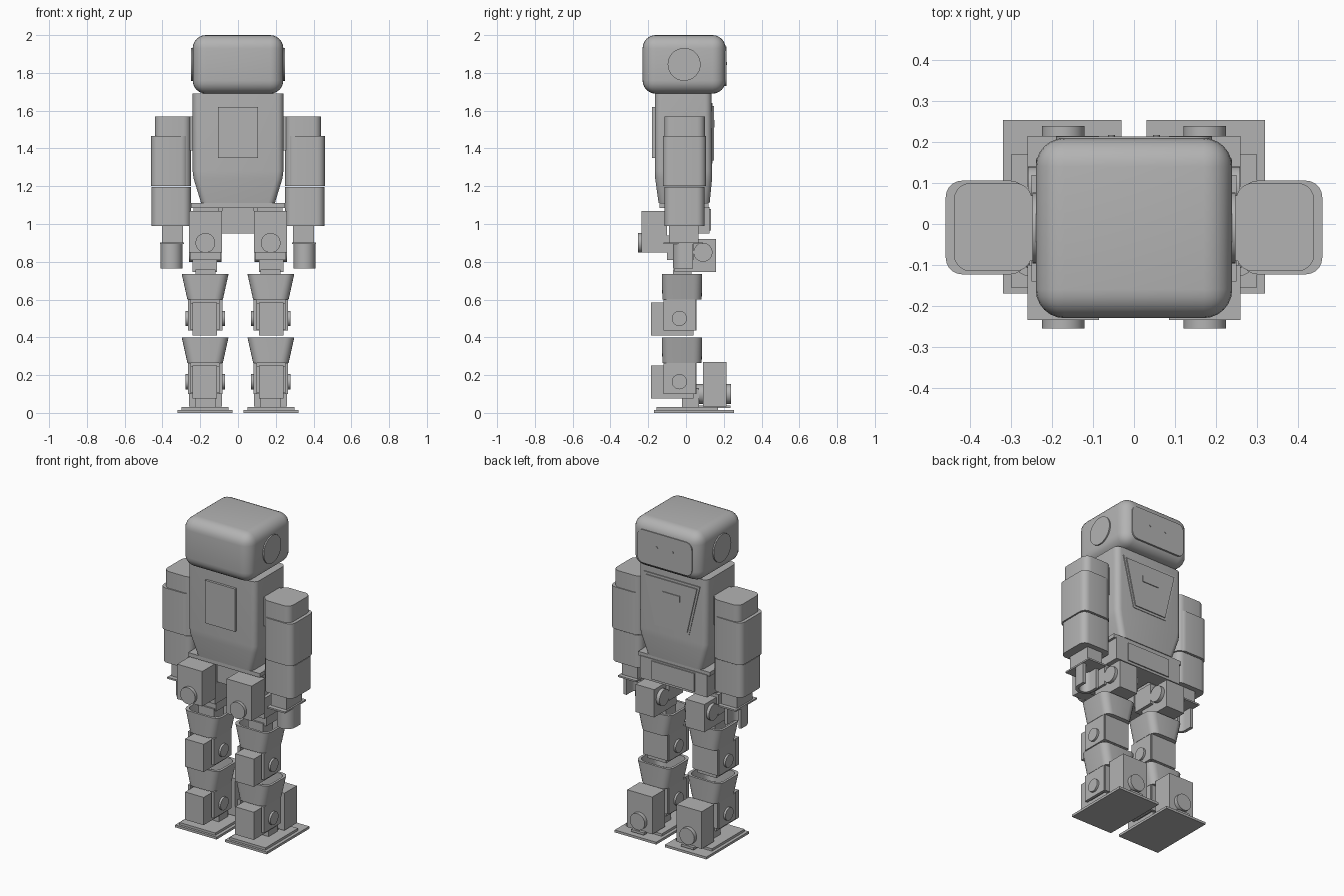
import bpy, bmesh, math
from mathutils import Matrix

cube = bpy.data.objects.get("Cube")
if cube:
    bpy.data.objects.remove(cube, do_unlink=True)

grey = bpy.data.materials.new("plain grey")
grey.use_nodes = True
grey.diffuse_color = (0.45, 0.45, 0.45, 1)
grey.node_tree.nodes["Principled BSDF"].inputs["Base Color"].default_value = (0.45, 0.45, 0.45, 1)


def finish(name, bm):
    bmesh.ops.recalc_face_normals(bm, faces=bm.faces[:])
    mesh = bpy.data.meshes.new(name)
    bm.to_mesh(mesh)
    bm.free()
    mesh.materials.append(grey)
    obj = bpy.data.objects.new(name, mesh)
    bpy.context.collection.objects.link(obj)
    for other in bpy.context.selected_objects:
        other.select_set(False)
    obj.select_set(True)
    bpy.context.view_layer.objects.active = obj
    bpy.ops.object.shade_smooth_by_angle(angle=math.radians(35))
    return obj


def ring(x0, x1, y0, y1, r, segs=5):
    """Rounded rectangle outline; r = 0 gives a plain rectangle."""
    corners = ((x1, y1, -1, -1), (x0, y1, 1, -1), (x0, y0, 1, 1), (x1, y0, -1, 1))
    pts = []
    for i, (x, y, sx, sy) in enumerate(corners):
        for k in range(segs + 1 if r else 1):
            a = math.pi / 2 * (i + k / segs)
            pts.append((x + r * (sx + math.cos(a)), y + r * (sy + math.sin(a))) if r else (x, y))
    return pts


def loft(name, sections, r=0.0, turn=None):
    """Skin sections (height, x0, x1, y0, y1) and cap both ends."""
    bm = bmesh.new()
    rings = [[bm.verts.new((x, y, z)) for x, y in ring(x0, x1, y0, y1, r)]
             for z, x0, x1, y0, y1 in sections]
    n = len(rings[0])
    for a, b in zip(rings, rings[1:]):
        for i in range(n):
            j = (i + 1) % n
            bm.faces.new((a[i], a[j], b[j], b[i]))
    bm.faces.new(rings[0])
    bm.faces.new(rings[-1])
    if turn:
        bm.transform(turn)
    return finish(name, bm)


def box(name, x, y, z, r=0.0, s=1):
    """Box from ranges; s = -1 mirrors it to the other side."""
    x = sorted((s * x[0], s * x[1]))
    return loft(name, [(h, *x, *y) for h in z], r)


def disc(name, centre, radius, depth, axis):
    bm = bmesh.new()
    bmesh.ops.create_cone(bm, cap_ends=True, segments=32, radius1=radius, radius2=radius, depth=depth)
    bm.transform(Matrix.Translation(centre) @ Matrix.Rotation(math.pi / 2, 4, "Y" if axis == "X" else "X"))
    return finish(name, bm)


def back_plate(name, top, bottom, z, y, r=0.0):
    """Thin trapezoid plate facing the back, y is its depth range."""
    bm = bmesh.new()
    loops = [[bm.verts.new((px, d, pz)) for px, pz in
              ((-bottom, z[0]), (bottom, z[0]), (top, z[1]), (-top, z[1]))] for d in y]
    for i in range(4):
        j = (i + 1) % 4
        bm.faces.new((loops[0][i], loops[0][j], loops[1][j], loops[1][i]))
    bm.faces.new(loops[0])
    bm.faces.new(loops[1])
    return finish(name, bm)


# Head: soft rounded block with ear discs and face plate
bm = bmesh.new()
bmesh.ops.create_cube(bm, size=1)
bm.transform(Matrix.Translation((0, -0.01, 1.845)) @ Matrix.Diagonal((0.48, 0.44, 0.31, 1)))
bmesh.ops.bevel(bm, geom=bm.edges[:], offset=0.07, segments=6, profile=0.5, affect="EDGES")
finish("head", bm)
upright = Matrix.Rotation(math.pi / 2, 4, "X")
loft("face_plate", [(-0.20, -0.19, 0.19, 1.73, 1.94), (-0.214, -0.19, 0.19, 1.73, 1.94)], 0.04, upright)
for s in (1, -1):
    disc("ear", (s * 0.235, -0.01, 1.845), 0.087, 0.026, "X")
    disc("eye", (s * 0.055, 0.213, 1.85), 0.008, 0.008, "Y")

# Torso: straight chest, tapered waist
loft("torso", [(1.11, -0.195, 0.195, -0.145, 0.125), (1.24, -0.235, 0.235, -0.163, 0.138),
               (1.28, -0.24, 0.24, -0.165, 0.138), (1.69, -0.24, 0.24, -0.165, 0.135)], 0.035)
box("chest_panel", (-0.105, 0.105), (-0.18, -0.16), (1.35, 1.62))
back_plate("back_frame", 0.195, 0.12, (1.32, 1.64), (0.13, 0.141))
back_plate("back_cover", 0.178, 0.11, (1.335, 1.625), (0.13, 0.147))
back_plate("back_slot", 0.06, 0.06, (1.51, 1.55), (0.13, 0.152))

# Pelvis
box("pelvis_core", (-0.085, 0.085), (-0.09, 0.11), (0.95, 1.11))
box("pelvis_belt", (-0.235, 0.235), (0.03, 0.125), (0.95, 1.09))
box("pelvis_plate", (-0.25, 0.25), (-0.14, 0.12), (1.085, 1.11))
box("belt_cover", (-0.15, 0.15), (0.12, 0.132), (0.965, 1.08))

for s in (1, -1):
    # Arm
    box("shoulder_joint", (0.23, 0.27), (-0.09, 0.07), (1.39, 1.57), 0, s)
    box("shoulder", (0.25, 0.44), (-0.115, 0.1), (1.2, 1.57), 0.04, s)
    box("upper_arm", (0.262, 0.46), (-0.123, 0.106), (1.2, 1.465), 0.04, s)
    box("forearm", (0.25, 0.457), (-0.113, 0.098), (0.99, 1.195), 0.04, s)
    box("wrist", (0.292, 0.402), (-0.09, 0.065), (0.9, 0.99), 0, s)
    box("wrist_plate", (0.285, 0.412), (-0.118, 0.09), (0.893, 0.903), 0, s)

    # Hand: half-open grip, hollow towards the back
    bm = bmesh.new()
    arc = [math.pi * (1 + k / 16) for k in range(17)]
    outline = [(0.058 * math.cos(a), 0.058 * math.sin(a)) for a in arc]
    outline = [(-0.058, 0.048)] + outline + [(0.058, 0.048)]
    outline += [(0.038, 0.048)] + [(0.038 * math.cos(a), 0.038 * math.sin(a)) for a in reversed(arc)]
    outline += [(-0.038, 0.048)]
    face = bm.faces.new([bm.verts.new((s * 0.352 + x, y - 0.012, 0.765)) for x, y in outline])
    moved = bmesh.ops.extrude_face_region(bm, geom=[face])["geom"]
    bmesh.ops.translate(bm, vec=(0, 0, 0.13), verts=[v for v in moved if isinstance(v, bmesh.types.BMVert)])
    finish("hand", bm)

    # Hip
    cx = s * 0.173
    box("hip_front_motor", (0.085, 0.26), (-0.235, -0.1), (0.85, 1.07), 0, s)
    disc("hip_front_disc", (cx, -0.24, 0.9), 0.052, 0.03, "Y")
    box("hip_yaw_motor", (0.1, 0.235), (-0.09, 0.03), (0.94, 1.09), 0, s)
    box("hip_bracket", (0.09, 0.255), (-0.1, 0.04), (0.81, 0.94), 0, s)
    box("hip_back_motor", (0.11, 0.24), (-0.06, 0.16), (0.745, 0.92), 0, s)
    for x in (0.1, 0.246):
        disc("hip_side_disc", (s * x, 0.09, 0.85), 0.05, 0.026, "X")
    box("hip_link", (0.12, 0.225), (-0.07, 0.03), (0.6, 0.76), 0, s)

    # Thigh and shin repeat the same cup, motor and bracket
    for label, base in (("thigh", 0.41), ("shin", 0.075)):
        top = base + 0.325
        a, b = sorted((s * 0.05, s * 0.298))
        loft(label + "_cup", [(top - 0.135, a + 0.03, b - 0.03, -0.125, 0.083),
                              (top, a, b, -0.128, 0.086),
                              (top, a + 0.015, b - 0.015, -0.113, 0.071),
                              (top - 0.1, a + 0.037, b - 0.037, -0.11, 0.068)], 0.045)
        box(label + "_motor", (0.11, 0.24), (-0.185, 0.04), (base, base + 0.175), 0, s)
        for x0, x1 in ((0.082, 0.1), (0.248, 0.266)):
            box(label + "_bracket", (x0, x1), (-0.12, 0.05), (base + 0.025, base + 0.19), 0, s)
        box(label + "_bracket_back", (0.09, 0.258), (0.035, 0.055), (base + 0.025, base + 0.19), 0, s)
        box(label + "_core", (0.095, 0.253), (-0.1, 0.045), (base + 0.03, base + 0.17), 0, s)
        for x in (0.077, 0.271):
            disc(label + "_side_disc", (s * x, -0.035, base + 0.09), 0.04, 0.016, "X")

    # Ankle and foot
    box("ankle_motor", (0.085, 0.26), (0.09, 0.215), (0.035, 0.27), 0, s)
    disc("ankle_back_disc", (cx, 0.22, 0.1), 0.052, 0.038, "Y")
    disc("ankle_front_disc", (cx, 0.075, 0.1), 0.052, 0.045, "Y")
    box("ankle_link", (0.12, 0.228), (-0.02, 0.07), (0.03, 0.13), 0, s)
    box("heel_tab", (0.13, 0.218), (0.05, 0.235), (0.025, 0.04), 0, s)
    box("foot_sole", (0.03, 0.32), (-0.17, 0.254), (0, 0.015), 0, s)
    box("foot_plate", (0.05, 0.3), (-0.155, 0.17), (0.015, 0.03), 0, s)
